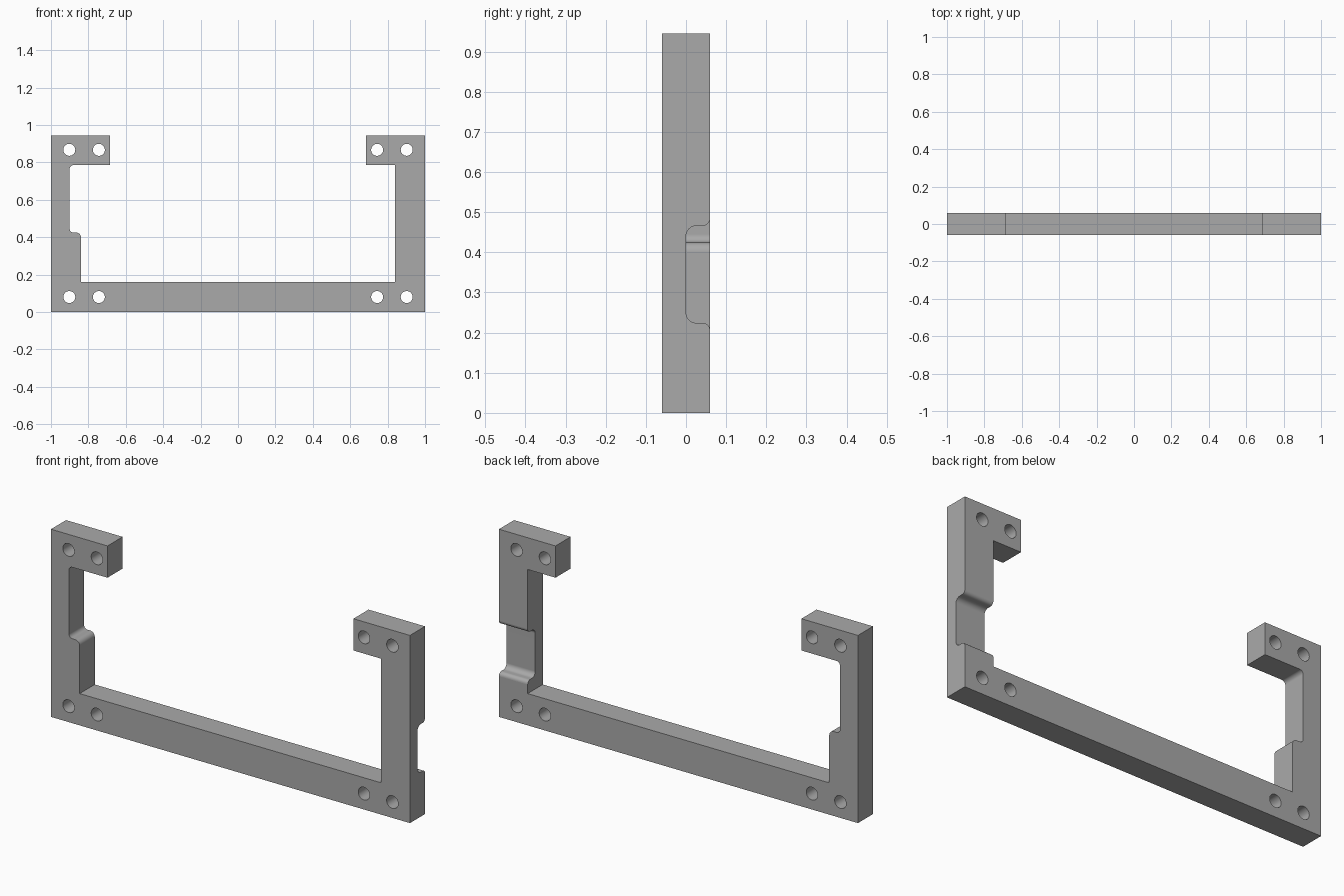
import bpy, bmesh, math
from mathutils import Vector

default = bpy.data.objects.get("Cube")
if default:
    bpy.data.objects.remove(default)

grey = bpy.data.materials.new("plain grey")
grey.use_nodes = True
GREY = (0.4, 0.4, 0.4, 1)
grey.diffuse_color = GREY
grey.node_tree.nodes["Principled BSDF"].inputs["Base Color"].default_value = GREY

HALF = 0.06      # half the plate thickness
HEIGHT = 0.945


def rounded(points, steps=8):
    """Turn (u, v, radius) corners into a 2D outline with rounded corners."""
    out = []
    for i, (u, v, r) in enumerate(points):
        p = Vector((u, v))
        if r == 0:
            out.append(p)
            continue
        a = (Vector(points[i - 1][:2]) - p).normalized()
        b = (Vector(points[(i + 1) % len(points)][:2]) - p).normalized()
        centre = p + (a + b) * r      # corners are right angles
        for k in range(steps + 1):
            t = math.pi / 2 * k / steps
            out.append(centre - b * r * math.cos(t) - a * r * math.sin(t))
    return out


def prism(name, outline, place, depth):
    """Extrude a 2D outline, placed in space by a function, along depth."""
    bm = bmesh.new()
    face = bm.faces.new([bm.verts.new(place(p)) for p in outline])
    new = bmesh.ops.extrude_face_region(bm, geom=[face])["geom"]
    bmesh.ops.translate(bm, vec=depth,
                        verts=[g for g in new if isinstance(g, bmesh.types.BMVert)])
    bmesh.ops.recalc_face_normals(bm, faces=bm.faces)
    mesh = bpy.data.meshes.new(name)
    bm.to_mesh(mesh)
    bm.free()
    mesh.materials.append(grey)
    obj = bpy.data.objects.new(name, mesh)
    bpy.context.collection.objects.link(obj)
    return obj


# Open frame with two upper tabs; the right post is thinned above a rounded step
frame = prism("bracket_frame", rounded([
    (-1, 0, 0), (1, 0, 0), (1, HEIGHT, 0), (0.685, HEIGHT, 0),
    (0.685, 0.785, 0), (0.84, 0.785, 0), (0.84, 0.16, 0), (-0.84, 0.16, 0),
    (-0.84, 0.425, 0.025), (-0.9, 0.425, 0.02), (-0.9, 0.785, 0.02),
    (-0.685, 0.785, 0), (-0.685, HEIGHT, 0), (-1, HEIGHT, 0)]),
    lambda p: (p.x, -HALF, p.y), (0, 2 * HALF, 0))

# Rounded channel across the back of the left post
cutters = [prism("channel_cutter", rounded([
    (0.1, 0.205, 0), (HALF, 0.205, 0), (HALF, 0.224, 0.019), (0, 0.224, 0.026),
    (0, 0.466, 0.026), (HALF, 0.466, 0.019), (HALF, 0.485, 0), (0.1, 0.485, 0)]),
    lambda p: (0.8, p.x, p.y), (0.3, 0, 0))]

# Screw holes, two at each corner
for z in (0.08, 0.867):
    for x in (-0.902, -0.744, 0.744, 0.902):
        ring = [Vector((math.cos(math.tau * k / 40), math.sin(math.tau * k / 40))) * 0.032
                for k in range(40)]
        cutters.append(prism("hole_cutter", ring,
                             lambda p: (x + p.x, -0.1, z + p.y), (0, 0.2, 0)))

bpy.ops.object.select_all(action="DESELECT")
frame.select_set(True)
bpy.context.view_layer.objects.active = frame
for cutter in cutters:
    mod = frame.modifiers.new("cut", "BOOLEAN")
    mod.operation = "DIFFERENCE"
    mod.solver = "EXACT"
    mod.object = cutter
    bpy.ops.object.modifier_apply(modifier=mod.name)
    bpy.data.objects.remove(cutter)

bpy.ops.object.shade_smooth_by_angle(angle=math.radians(30))
weighted = frame.modifiers.new("even flat faces", "WEIGHTED_NORMAL")
weighted.keep_sharp = True
